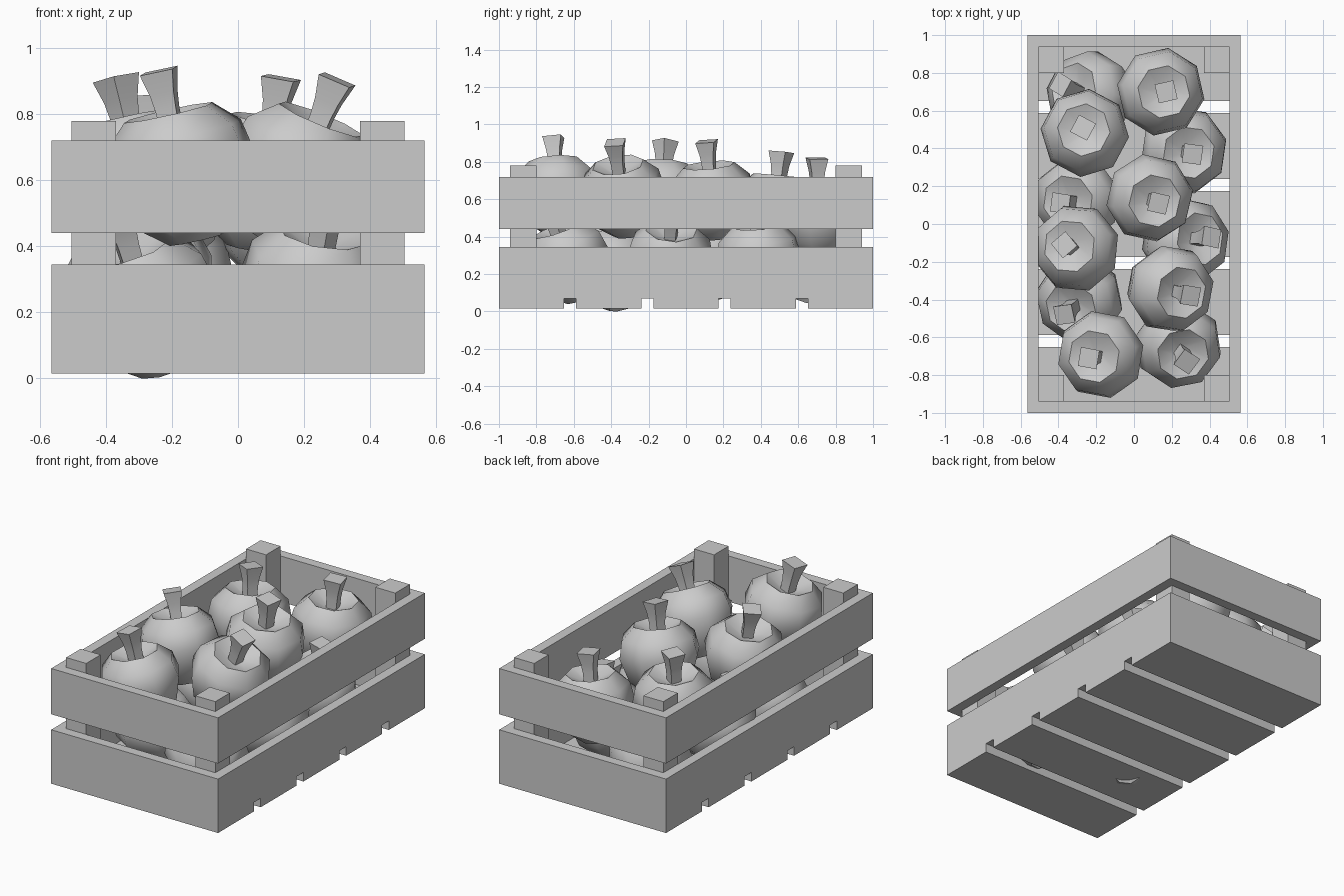
import bpy, bmesh, math
from mathutils import Vector, Matrix

cube = bpy.data.objects.get("Cube")
if cube:
    bpy.data.objects.remove(cube, do_unlink=True)

grey = bpy.data.materials.new("plain_grey")
grey.use_nodes = True
grey.diffuse_color = (0.6, 0.6, 0.6, 1)
grey.node_tree.nodes["Principled BSDF"].inputs["Base Color"].default_value = (0.6, 0.6, 0.6, 1)


def add_object(name, mesh):
    obj = bpy.data.objects.new(name, mesh)
    bpy.context.collection.objects.link(obj)
    return obj


def box(name, x0, x1, y0, y1, z0, z1):
    bm = bmesh.new()
    bmesh.ops.create_cube(bm, size=1)
    bmesh.ops.scale(bm, vec=(x1 - x0, y1 - y0, z1 - z0), verts=bm.verts)
    bmesh.ops.translate(bm, vec=((x0 + x1) / 2, (y0 + y1) / 2, (z0 + z1) / 2), verts=bm.verts)
    mesh = bpy.data.meshes.new(name)
    bm.to_mesh(mesh)
    bm.free()
    mesh.materials.append(grey)
    return add_object(name, mesh)


def turned_mesh(name, profile, sides):
    """Sweep (radius, height) points round z and cap both ends."""
    bm = bmesh.new()
    rings = []
    for r, z in profile:
        angles = [(k + 0.5) * math.tau / sides for k in range(sides)]
        rings.append([bm.verts.new((r * math.cos(a), r * math.sin(a), z)) for a in angles])
    for low, high in zip(rings, rings[1:]):
        for k in range(sides):
            n = (k + 1) % sides
            bm.faces.new((low[k], low[n], high[n], high[k]))
    bm.faces.new(rings[0][::-1])
    bm.faces.new(rings[-1])
    mesh = bpy.data.meshes.new(name)
    bm.to_mesh(mesh)
    bm.free()
    mesh.materials.append(grey)
    return mesh


# Crate dimensions
W, D, T = 0.565, 1.0, 0.06
FLOOR, FLOOR_TOP = 0.015, 0.07

# Two bands of wall boards
for band, z0, z1 in (("lower", FLOOR_TOP, 0.345), ("upper", 0.44, 0.72)):
    box(band + "_front_board", -W, W, -D, -D + T, z0, z1)
    box(band + "_back_board", -W, W, D - T, D, z0, z1)
    box(band + "_right_board", -W, -W + T, -D + T, D - T, z0, z1)
    box(band + "_left_board", W - T, W, -D + T, D - T, z0, z1)

# Floor slats with gaps between them
gap = 0.065
slat = (2 * D - 4 * gap) / 5
for i in range(5):
    y = -D + i * (slat + gap)
    box(f"floor_slat_{i + 1}", -W, W, y, y + slat, FLOOR, FLOOR_TOP)

# Corner posts
for side, sx in (("right", -1), ("left", 1)):
    for end, sy in (("front", -1), ("back", 1)):
        xs = sorted((sx * 0.37, sx * (W - T)))
        ys = sorted((sy * 0.80, sy * (D - T)))
        box(f"{end}_{side}_post", *xs, *ys, FLOOR_TOP, 0.78)

# Shared fruit body and flared stem
body_mesh = turned_mesh("fruit_body", [
    (0.03, -0.18), (0.085, -0.205), (0.185, -0.125), (0.235, 0.02),
    (0.215, 0.12), (0.14, 0.19), (0.04, 0.14)], 8)
stem_mesh = turned_mesh("fruit_stem", [
    (0.042, 0.12), (0.045, 0.2), (0.052, 0.25), (0.072, 0.32)], 4)

# Each fruit: centre, sideways lean of the stem tip, spin in degrees
fruits = [
    # upper layer
    ((0.14, 0.70, 0.50), (0.03, 0.00), 13),
    ((-0.26, 0.48, 0.535), (-0.01, 0.03), -28),
    ((0.08, 0.14, 0.595), (0.05, -0.03), -13),
    ((-0.30, -0.13, 0.60), (-0.07, 0.02), 40),
    ((0.18, -0.34, 0.61), (0.12, -0.04), -10),
    ((-0.17, -0.69, 0.62), (-0.07, -0.02), -10),
    # lower layer
    ((-0.22, 0.68, 0.26), (-0.17, 0.06), -30),
    ((0.26, 0.39, 0.27), (0.05, -0.02), -8),
    ((-0.29, 0.13, 0.28), (-0.10, -0.02), -8),
    ((0.26, -0.09, 0.27), (0.15, 0.02), -10),
    ((-0.28, -0.39, 0.22), (-0.09, -0.09), 10),
    ((0.23, -0.63, 0.26), (0.05, -0.10), -35),
]
bpy.ops.object.select_all(action="DESELECT")
for i, (centre, lean, spin) in enumerate(fruits):
    axis = Vector((*lean, math.sqrt(0.32 ** 2 - lean[0] ** 2 - lean[1] ** 2)))
    tilt = Vector((0, 0, 1)).rotation_difference(axis).to_matrix().to_4x4()
    place = Matrix.Translation(centre) @ tilt @ Matrix.Rotation(math.radians(spin), 4, "Z")
    for part, mesh in (("body", body_mesh), ("stem", stem_mesh)):
        obj = add_object(f"fruit_{part}_{i + 1}", mesh)
        obj.matrix_world = place
        if i == 0:
            obj.select_set(True)
            bpy.context.view_layer.objects.active = obj

# Smooth the shared meshes, keeping the rim and stem corners sharp
bpy.ops.object.shade_smooth_by_angle(angle=math.radians(60))
